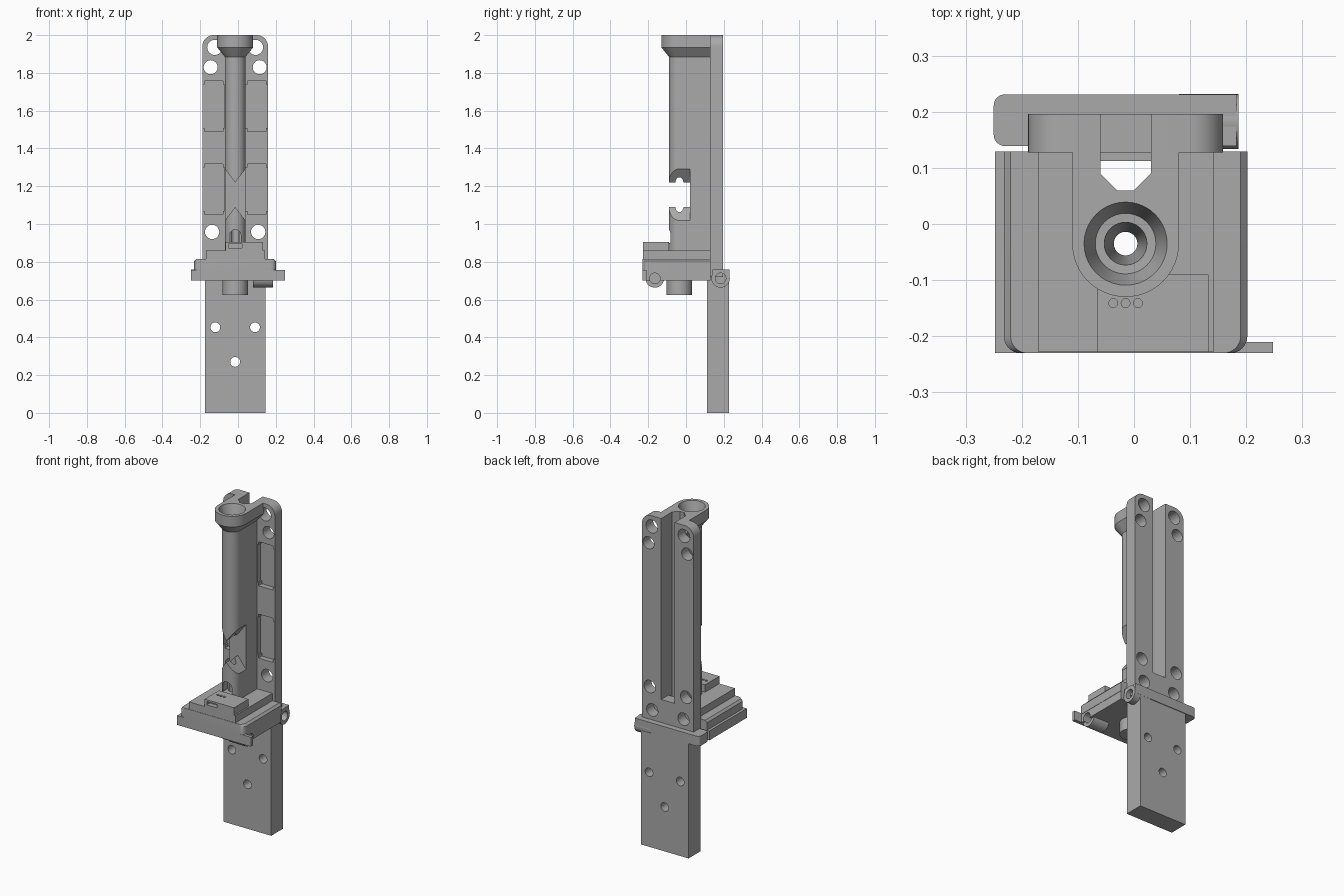
import bpy, bmesh, math
from mathutils import Matrix

if "Cube" in bpy.data.objects:
    bpy.data.objects.remove(bpy.data.objects["Cube"])

grey = bpy.data.materials.new("plain grey")
grey.use_nodes = True
COLOUR = (0.4, 0.4, 0.4, 1)
grey.diffuse_color = COLOUR
grey.node_tree.nodes["Principled BSDF"].inputs["Base Color"].default_value = COLOUR

CX, CY = -0.015, -0.035      # barrel axis


def finish(name, bm):
    bmesh.ops.recalc_face_normals(bm, faces=bm.faces)
    mesh = bpy.data.meshes.new(name)
    bm.to_mesh(mesh)
    bm.free()
    mesh.materials.append(grey)
    ob = bpy.data.objects.new(name, mesh)
    bpy.context.collection.objects.link(ob)
    return ob


def loft(name, rings):
    """Skin a list of equal-length 3D rings and cap both ends."""
    bm = bmesh.new()
    loops = [[bm.verts.new(p) for p in ring] for ring in rings]
    n = len(loops[0])
    for a, b in zip(loops, loops[1:]):
        for i in range(n):
            j = (i + 1) % n
            bm.faces.new((a[i], a[j], b[j], b[i]))
    bm.faces.new(loops[0][::-1])
    bm.faces.new(loops[-1])
    return finish(name, bm)


def box(name, x0, x1, y0, y1, z0, z1):
    ring = [(x0, y0), (x1, y0), (x1, y1), (x0, y1)]
    return loft(name, [[(x, y, z) for x, y in ring] for z in (z0, z1)])


def prism(name, outline, z0, z1):
    return loft(name, [[(x, y, z) for x, y in outline] for z in (z0, z1)])


def lathe(name, profile, x=CX, y=CY, n=40):
    turn = [2 * math.pi * i / n for i in range(n)]
    return loft(name, [[(x + r * math.cos(a), y + r * math.sin(a), z) for a in turn]
                       for z, r in profile])


def rod(name, axis, centre, r, length, n=28):
    bm = bmesh.new()
    rot = Matrix.Rotation(math.pi / 2, 4, "X" if axis == "y" else "Y")
    bmesh.ops.create_cone(bm, cap_ends=True, segments=n, radius1=r, radius2=r,
                          depth=length, matrix=Matrix.Translation(centre) @ rot)
    return finish(name, bm)


def rounded(x0, x1, y0, y1, radii):
    """Rectangle outline with a radius per corner, from lower left anticlockwise."""
    spots = [(x0, y0, 1, 1), (x1, y0, -1, 1), (x1, y1, -1, -1), (x0, y1, 1, -1)]
    pts = []
    for k, (x, y, sx, sy) in enumerate(spots):
        r = radii[k]
        for i in range(9 if r else 1):
            a = math.pi + math.pi / 2 * (k + i / 8)
            pts.append((x + r * (sx + math.cos(a)), y + r * (sy + math.sin(a))))
    return pts


def stadium(r, z, back=0.13):
    arc = [math.pi + math.pi * i / 24 for i in range(25)]
    pts = [(CX + r * math.cos(a), CY + r * math.sin(a), z) for a in arc]
    return pts + [(CX + r, back, z), (CX - r, back, z)]


def cut(target, *cutters):
    for c in cutters:
        mod = target.modifiers.new("cut", "BOOLEAN")
        mod.operation, mod.solver, mod.object = "DIFFERENCE", "EXACT", c
        bpy.context.view_layer.objects.active = target
        bpy.ops.object.modifier_apply(modifier=mod.name)
        bpy.data.objects.remove(c)


def channel(z0, z1, back):
    return prism("channel_cutter", [(-0.06, back), (-0.06, 0.09), (-0.03, 0.06),
                                    (0.0, 0.06), (0.03, 0.09), (0.03, back)], z0, z1)


def bore():
    return lathe("bore_cutter", [(0.5, 0.021), (1.6, 0.021), (1.93, 0.038),
                                 (1.931, 0.054), (2.01, 0.077)])


# Lower mounting plate with three screw holes
lower_plate = box("lower_plate", -0.176, 0.145, 0.112, 0.227, 0, 0.76)
cut(lower_plate, *[rod("hole", "y", (x, 0.17, z), 0.026, 0.3)
                   for x, z in ((-0.12, 0.453), (0.09, 0.453), (CX, 0.27))])

# Upper back plate: rounded top, screw holes, pockets and rear channel
outline = rounded(-0.189, 0.159, 0.72, 2.0, (0, 0, 0.06, 0.06))
back_plate = loft("back_plate", [[(x, y, z) for x, z in outline] for y in (0.127, 0.196)])
cut(back_plate, channel(0.9, 2.1, 0.25))
for side in (-1, 1):
    for off, z, r in ((0.108, 1.935, 0.04), (0.13, 1.83, 0.037),
                      (0.122, 0.958, 0.038), (0.105, 0.82, 0.038)):
        cut(back_plate, rod("hole", "y", (CX + side * off, 0.16, z), r, 0.2))
    for z in (1.623, 1.183):
        for inner, outer, half in ((0.056, 0.171, 0.115), (0.064, 0.163, 0.134)):
            xs = sorted((CX + side * inner, CX + side * outer))
            cut(back_plate, box("pocket", *xs, 0.1, 0.16, z - half, z + half))

# Barrel column with flared collar, bore and V-ended side window
barrel = loft("barrel_column", [stadium(r, z) for z, r in
                                ((0.8, 0.055), (1.885, 0.055), (1.935, 0.095), (2.0, 0.095))])
vee = [(-0.08, 1.305), (CX, 1.22), (0.05, 1.305), (0.05, 1.005), (CX, 1.09), (-0.08, 1.005)]
window = loft("window_cutter", [[(x, y, z) for x, z in vee] for y in (-0.2, 0.02)])
cut(barrel, window, channel(0.7, 2.1, 0.25), bore(),
    box("arch_cutter", -0.045, 0.015, -0.2, CY, 0.9, 0.94),
    rod("arch_cutter", "y", (CX, -0.11, 0.94), 0.03, 0.15))

# Tray: base slab, rounded step, inner step and front block
tray_base = box("tray_base", -0.248, 0.2, -0.23, 0.129, 0.7, 0.757)
front_lip = box("front_lip", 0.19, 0.248, -0.23, -0.21, 0.7, 0.757)
low = rounded(-0.232, 0.202, -0.23, 0.129, (0.03, 0.03, 0, 0))
top = rounded(-0.22, 0.19, -0.23, 0.129, (0.03, 0.03, 0, 0))
tray_step = loft("tray_step", [[(x, y, z) for x, y in o] for o, z in
                               ((low, 0.75), (low, 0.803), (top, 0.815))])
inner_step = box("inner_step", -0.17, 0.142, -0.228, 0.129, 0.81, 0.86)
front_block = box("front_block", -0.065, 0.133, -0.228, -0.09, 0.85, 0.905)
for part in (tray_base, tray_step, inner_step):
    cut(part, channel(0.6, 1.0, 0.112), bore())
cut(front_block, bore(), box("slot", -0.05, 0.02, -0.25, -0.2, 0.874, 0.894),
    *[lathe("pin_hole", [(0.87, 0.008), (0.95, 0.008)], CX + d, -0.141, 12)
      for d in (-0.022, 0, 0.022)])

# Stub tube under the tray
stub_tube = lathe("stub_tube", [(0.625, 0.068), (0.71, 0.068)])
cut(stub_tube, bore())

# Rear flange and the two hinge knuckles
rear_flange = prism("rear_flange", rounded(-0.25, 0.183, 0.139, 0.231, (0.02, 0, 0, 0.02)),
                    0.7, 0.76)
knuckles = []
for name, y in (("front_knuckle", -0.165), ("rear_knuckle", 0.183)):
    knuckle = rod(name, "x", (0.133, y, 0.712), 0.049, 0.106)
    knuckles.append(knuckle)
for solid in (tray_base, rear_flange, lower_plate, *knuckles):
    for y in (-0.165, 0.183):
        cut(solid, rod("pin_cutter", "x", (0.15, y, 0.712), 0.028, 0.13))

# Smooth the round surfaces, keep edges crisp
for ob in (lower_plate, back_plate, barrel, tray_step, stub_tube, rear_flange, *knuckles):
    bpy.ops.object.select_all(action="DESELECT")
    ob.select_set(True)
    bpy.context.view_layer.objects.active = ob
    bpy.ops.object.shade_smooth_by_angle(angle=math.radians(30))
